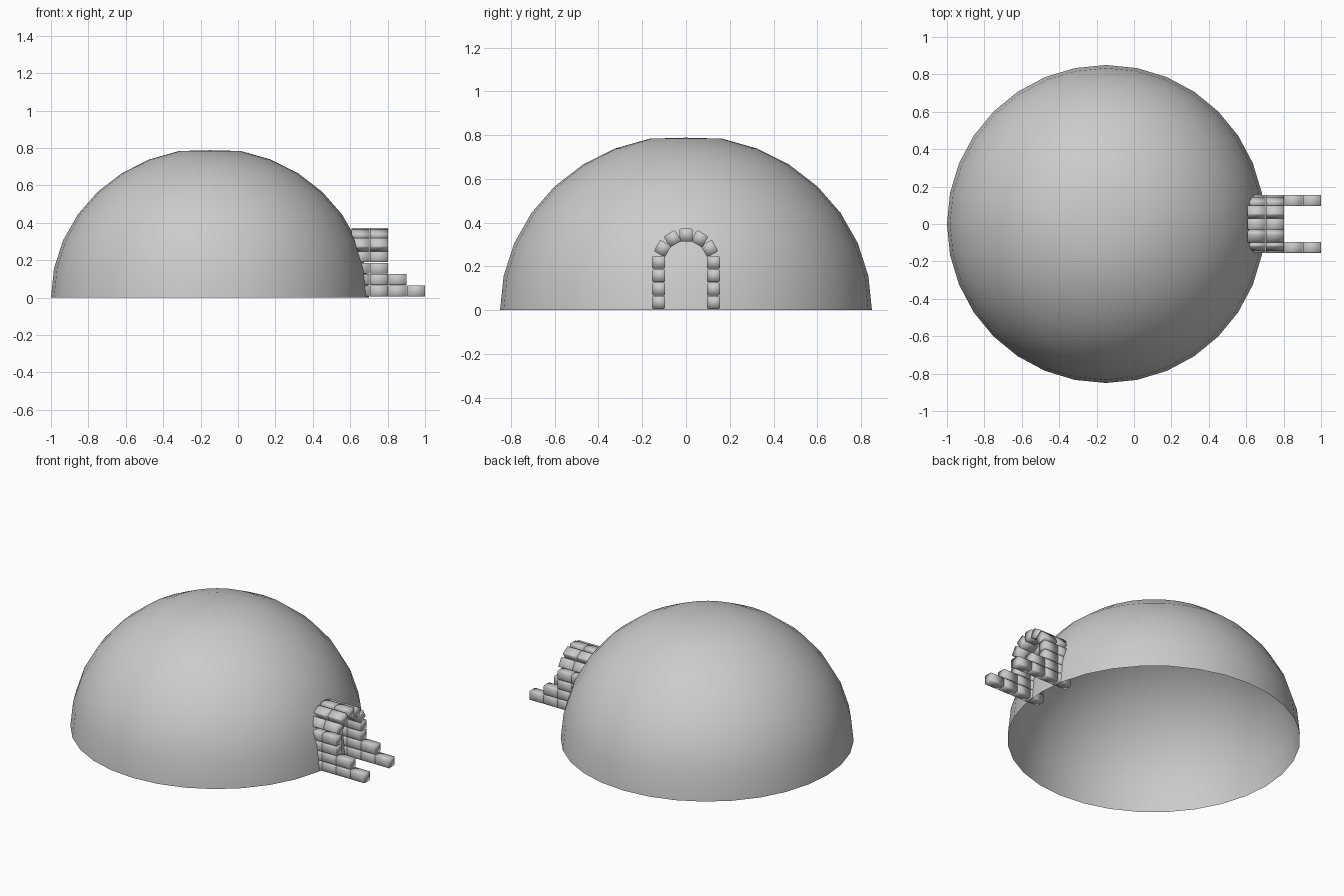
import bpy, bmesh
from math import sin, cos, pi, radians
from mathutils import Matrix, Vector

if "Cube" in bpy.data.objects:
    bpy.data.objects.remove(bpy.data.objects["Cube"])

CX = -0.15          # dome centre
R, SQUASH, SEG = 0.85, 0.94, 32


def add_object(name, bm):
    mesh = bpy.data.meshes.new(name)
    bm.normal_update()
    bm.to_mesh(mesh)
    bm.free()
    for p in mesh.polygons:
        p.use_smooth = True
    ob = bpy.data.objects.new(name, mesh)
    bpy.context.collection.objects.link(ob)
    return ob


# Dome shell: open underneath, slightly flattened at the pole
bm = bmesh.new()
rings = []
for i in range(8):
    e = i * pi / 16
    rings.append([bm.verts.new((CX + R * cos(e) * cos(a), R * cos(e) * sin(a), R * SQUASH * sin(e)))
                  for a in (2 * pi * k / SEG for k in range(SEG))])
for lo, hi in zip(rings, rings[1:]):
    for k in range(SEG):
        n = (k + 1) % SEG
        bm.faces.new((lo[k], lo[n], hi[n], hi[k]))
pole = bm.verts.new((CX, 0, 0.788))
for k in range(SEG):
    bm.faces.new((rings[-1][k], rings[-1][(k + 1) % SEG], pole))
add_object("dome", bm)


def add_block(name, x, y, z, roll=0.0):
    """Snow brick, long along x, slightly chamfered and softly shaded."""
    bm = bmesh.new()
    bmesh.ops.create_cube(bm, size=1)
    bmesh.ops.scale(bm, vec=Vector((0.096, 0.06, 0.058)), verts=bm.verts)
    bmesh.ops.bevel(bm, geom=[e for e in bm.edges if abs(e.verts[0].co.x - e.verts[1].co.x) > 0.05],
                    offset=0.005, segments=1, affect='EDGES')
    bmesh.ops.transform(bm, verts=bm.verts,
                        matrix=Matrix.Translation((x, y, z)) @ Matrix.Rotation(roll, 4, 'X'))
    add_object(name, bm)


# Entrance side walls, stepping down towards the outside
for x, rows in ((0.655, 4), (0.753, 4), (0.852, 2), (0.952, 1)):
    for row in range(rows):
        for side in (-1, 1):
            add_block("wall_block", x, side * 0.125, 0.035 + row * 0.061)

# Entrance arch: five bricks around a half circle, two deep
for x in (0.655, 0.753):
    for deg in (-60, -30, 0, 30, 60):
        a = radians(deg)
        add_block("arch_block", x, 0.124 * sin(a), 0.22 + 0.123 * cos(a), -a)
